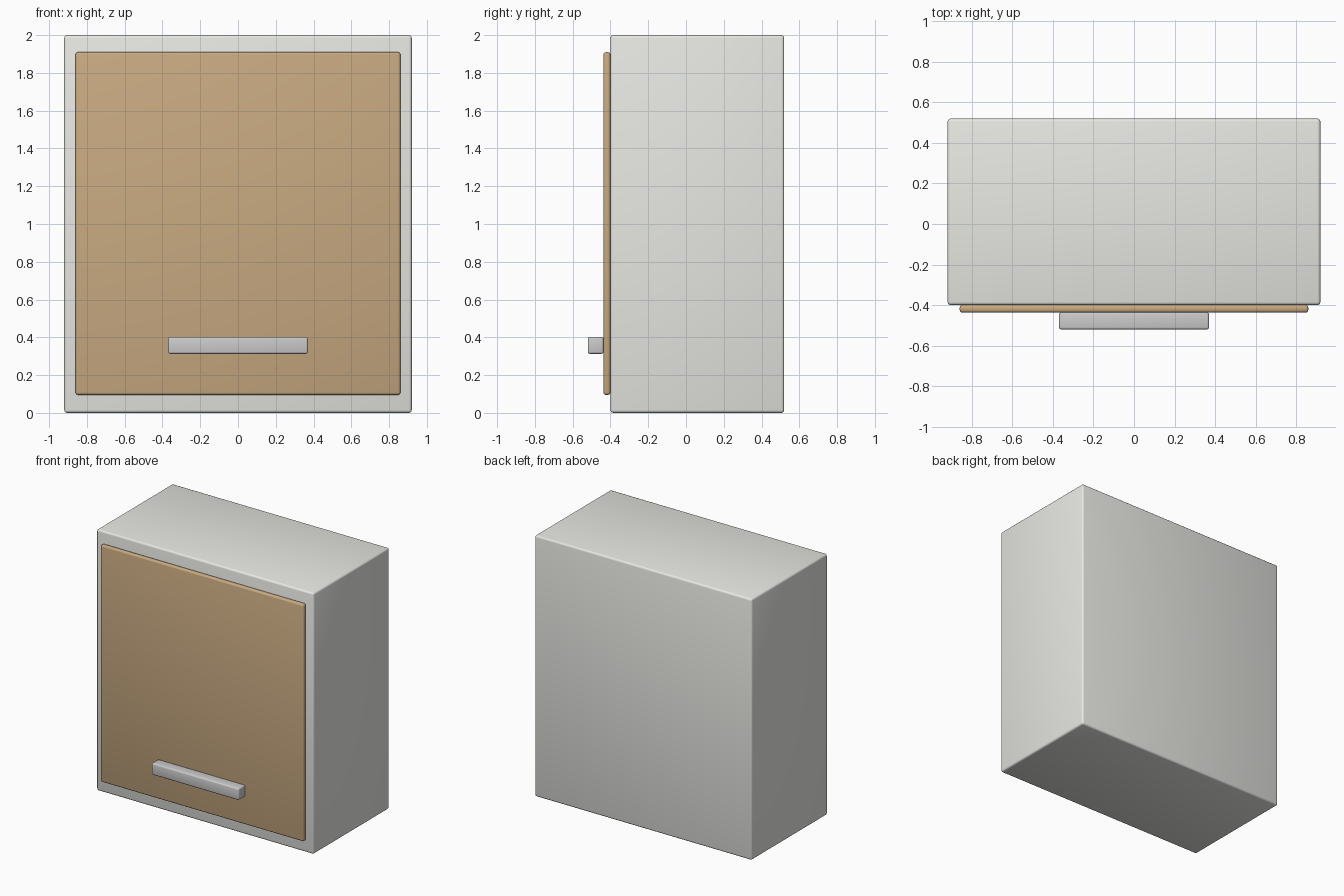
import bpy
import math

if "Cube" in bpy.data.objects:
    bpy.data.objects.remove(bpy.data.objects["Cube"])


def material(name, color):
    mat = bpy.data.materials.new(name)
    mat.diffuse_color = (*color, 1.0)
    mat.use_nodes = True
    mat.node_tree.nodes["Principled BSDF"].inputs["Base Color"].default_value = mat.diffuse_color
    return mat


def rounded_box(name, low, high, radius, mat):
    """Box between two corners with softly rounded edges."""
    center = [(a + b) / 2 for a, b in zip(low, high)]
    bpy.ops.mesh.primitive_cube_add(size=1, location=center)
    obj = bpy.context.object
    obj.name = name
    obj.scale = [b - a for a, b in zip(low, high)]
    bpy.ops.object.transform_apply(location=False, rotation=False, scale=True)
    bevel = obj.modifiers.new("rounded_edges", "BEVEL")
    bevel.width = radius
    bevel.segments = 3
    bpy.ops.object.modifier_apply(modifier=bevel.name)
    bpy.ops.object.shade_smooth_by_angle(angle=math.radians(35))
    obj.data.materials.append(mat)
    return obj


white = material("painted_white", (0.80, 0.81, 0.77))
wood = material("wood", (0.58, 0.40, 0.22))
metal = material("metal", (0.55, 0.55, 0.58))

# Cabinet body
rounded_box("cabinet_body", (-0.92, -0.40, 0.0), (0.92, 0.52, 2.0), 0.015, white)

# Door panel laid on the front
rounded_box("door", (-0.86, -0.437, 0.095), (0.86, -0.40, 1.91), 0.013, wood)

# Horizontal bar handle near the bottom of the door
rounded_box("handle", (-0.37, -0.52, 0.313), (0.37, -0.437, 0.402), 0.01, metal)
